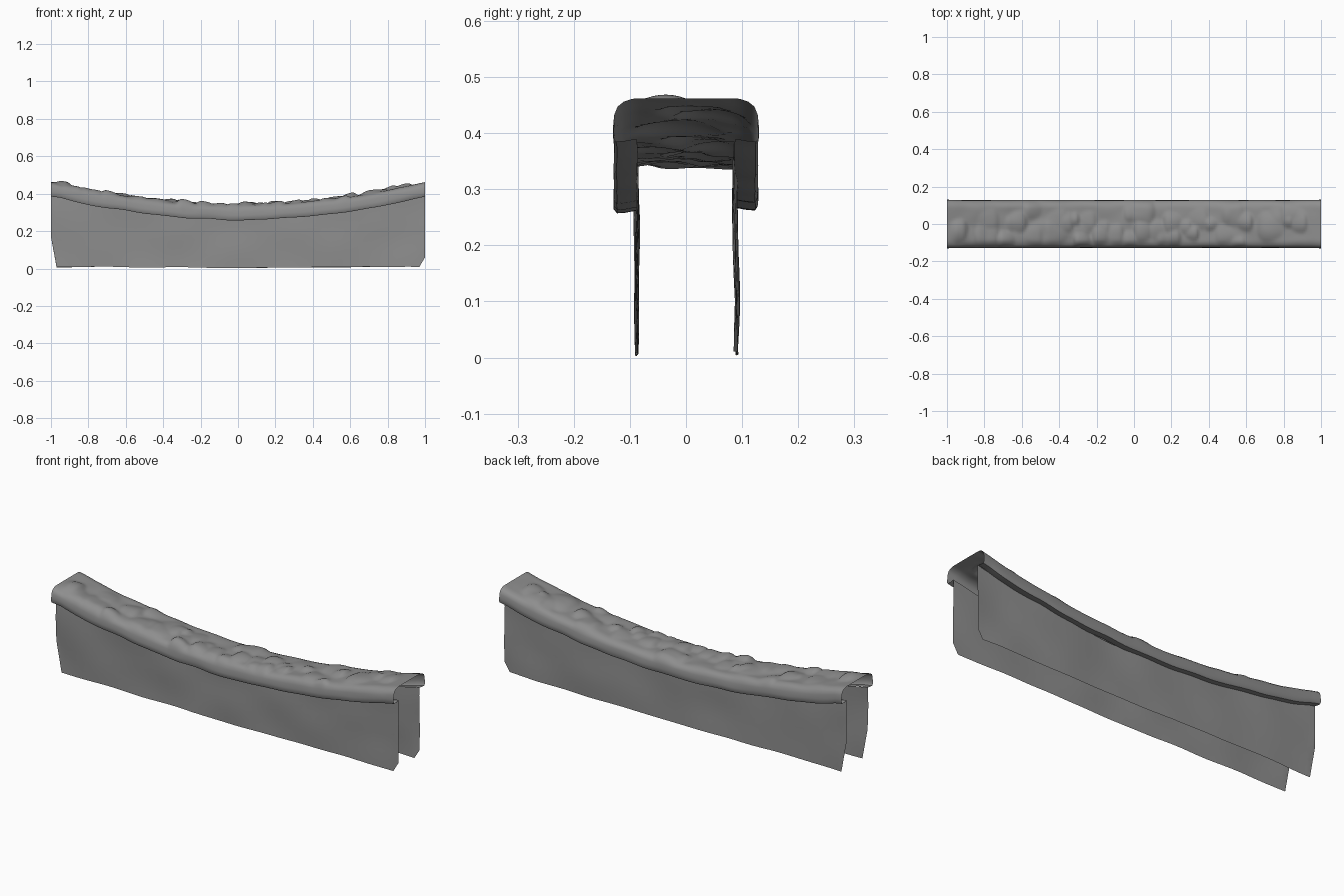
import bpy, bmesh, math, random
from mathutils import noise, Vector

if "Cube" in bpy.data.objects:
    bpy.data.objects.remove(bpy.data.objects["Cube"])

random.seed(7)

# Dark stone grey
stone = bpy.data.materials.new("dark_grey")
stone.diffuse_color = (0.27, 0.27, 0.27, 1)
stone.use_nodes = True
stone.node_tree.nodes["Principled BSDF"].inputs["Base Color"].default_value = stone.diffuse_color


def rim(x):
    # sagging curve followed by the lower edge of the cap
    return 0.262 + 0.124 * abs(x) ** 1.9


def grid_object(name, rows):
    # skin a list of equally long point rows into a sheet
    bm = bmesh.new()
    vs = [[bm.verts.new(p) for p in r] for r in rows]
    for a, b in zip(vs, vs[1:]):
        for i in range(len(a) - 1):
            bm.faces.new((a[i], b[i], b[i + 1], a[i + 1]))
    me = bpy.data.meshes.new(name)
    bm.to_mesh(me)
    bm.free()
    me.materials.append(stone)
    ob = bpy.data.objects.new(name, me)
    bpy.context.collection.objects.link(ob)
    bpy.ops.object.select_all(action='DESELECT')
    ob.select_set(True)
    bpy.context.view_layer.objects.active = ob
    bpy.ops.object.shade_smooth_by_angle(angle=math.radians(50))
    return ob


# Cap: inverted channel section (y, height above rim) with inward lips
half = [(0.088, 0.004), (0.110, 0.0), (0.125, -0.001), (0.130, 0.006),
        (0.130, 0.025), (0.128, 0.046), (0.122, 0.061), (0.111, 0.070),
        (0.096, 0.075)]
top = [(0.096 - 0.012 * i, 0.076) for i in range(1, 16)]
section = half + top + [(-y, h) for y, h in reversed(half)]

# Rough lumps on the cap: rounded on one side, steep on the other
lumps = [(-0.92 + 1.86 * (i + random.random()) / 44, random.uniform(-0.11, 0.09),
          random.uniform(0.05, 0.11), random.uniform(0.008, 0.020),
          random.choice((-1, 1))) for i in range(44)]
lumps += [(-0.92, -0.04, 0.09, 0.022, 1), (-0.3, -0.09, 0.07, 0.022, -1)]


def roughness(x, y):
    h = 0.005 * noise.noise(Vector((x * 9, y * 14, 3.1)))
    best = 0.0
    for cx, cy, r, a, side in lumps:
        dx, dy = (x - cx) * side, (y - cy) * 1.3
        if dx > 0:
            dx *= 2.4
        d = math.hypot(dx, dy) / r
        if d < 1:
            best = max(best, a * (1 - d * d))
    return h + best


rows = []
N = 200
for i in range(N + 1):
    x = -1 + 2 * i / N
    fade = min(1.0, (1 - abs(x)) / 0.05)
    row = []
    for y, h in section:
        w = max(0.0, min(1.0, (h - 0.04) / 0.035))
        wob = 0.009 * noise.noise(Vector((x * 7, 5.3 if y > 0 else -5.3, 0.4)))
        z = rim(x) + h + fade * (w * roughness(x, y) + (1 - w) * wob)
        yy = y * (1 - 0.014 * (1 + noise.noise(Vector((x * 6, y * 9, h * 30)))) * fade)
        row.append((x, yy, z))
    rows.append(row)
grid_object("rough_cap", rows)


# Side panels: thin sheets with clipped lower corners and a wavy lower edge
def bottom(x, phase):
    return max(0.0, 0.006 + 0.003 * math.cos(4 * x + phase)
               + 0.004 * noise.noise(Vector((x * 5, phase, 0.2))))


def panel(name, side, phase):
    stations = [-1, -0.97] + [-0.95 + 0.05 * k for k in range(39)] + [0.97, 1]
    rows = []
    for x in stations:
        lo = 0.17 if x == -1 else 0.06 if x == 1 else bottom(x, phase)
        hi = rim(x) + 0.006
        row = []
        for k in range(9):
            z = lo + (hi - lo) * k / 8
            y = 0.088 + 0.009 * noise.noise(Vector((x * 4, z * 5, phase)))
            row.append((x, side * y, z))
        rows.append(row if side < 0 else row[::-1])
    return grid_object(name, rows)


panel("front_panel", -1, 3.1)
panel("back_panel", 1, 2.4)
